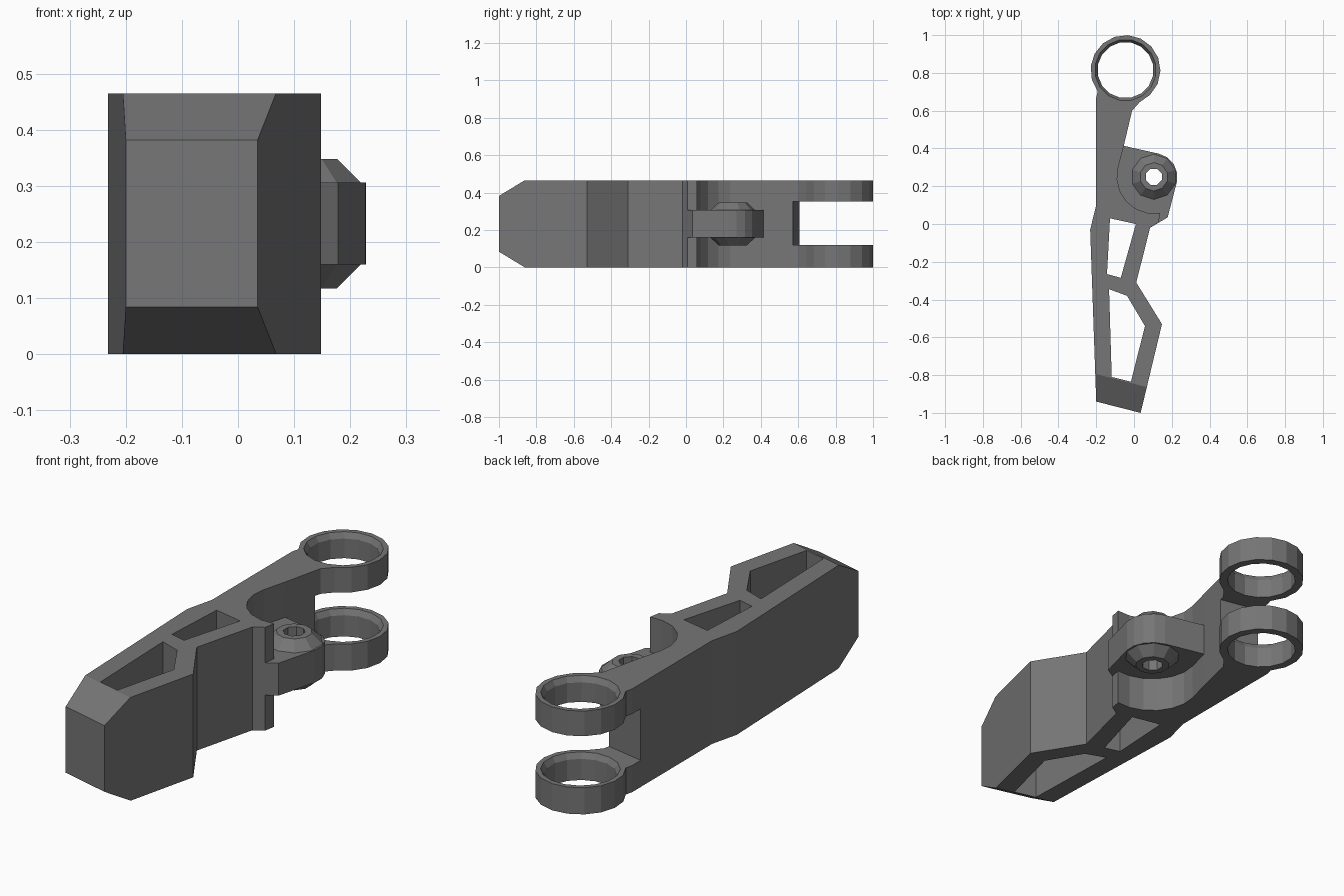
import bpy, bmesh
from math import sin, cos, radians, tau
from mathutils import Vector

if "Cube" in bpy.data.objects:
    bpy.data.objects.remove(bpy.data.objects["Cube"])

H = 0.465
dark = bpy.data.materials.new("dark_grey")
dark.diffuse_color = (0.18, 0.18, 0.18, 1)
dark.use_nodes = True
dark.node_tree.nodes["Principled BSDF"].inputs["Base Color"].default_value = dark.diffuse_color


def arc(cx, cy, r, a0, a1, n):
    angles = [radians(a0 + (a1 - a0) * i / n) for i in range(n + 1)]
    return [(cx + r * cos(a), cy + r * sin(a)) for a in angles]


def stack(name, rings, chamfers=()):
    """Skin equal-sized rings of 3D points and cap both ends."""
    bm = bmesh.new()
    rows = [[bm.verts.new(p) for p in ring] for ring in rings]
    n = len(rows[0])
    for a, b in zip(rows, rows[1:]):
        for i in range(n):
            j = (i + 1) % n
            bm.faces.new((a[i], a[j], b[j], b[i]))
    bm.faces.new(rows[0][::-1])
    bm.faces.new(rows[-1])
    for co, no in chamfers:
        geom = bm.verts[:] + bm.edges[:] + bm.faces[:]
        cut = bmesh.ops.bisect_plane(bm, geom=geom, plane_co=co, plane_no=no, clear_outer=True)
        edges = [e for e in cut["geom_cut"] if isinstance(e, bmesh.types.BMEdge)]
        bmesh.ops.holes_fill(bm, edges=edges, sides=0)
    bmesh.ops.recalc_face_normals(bm, faces=bm.faces[:])
    me = bpy.data.meshes.new(name)
    bm.to_mesh(me)
    bm.free()
    me.materials.append(dark)
    ob = bpy.data.objects.new(name, me)
    bpy.context.collection.objects.link(ob)
    return ob


def prism(name, pts, z0, z1, chamfers=()):
    return stack(name, [[(x, y, z) for x, y in pts] for z in (z0, z1)], chamfers)


def lathe(name, cx, cy, profile, n):
    return stack(name, [[(cx + r * cos(tau * (i + .5) / n), cy + r * sin(tau * (i + .5) / n), z)
                         for i in range(n)] for r, z in profile])


def boolean(ob, other, operation="DIFFERENCE"):
    mod = ob.modifiers.new("bool", "BOOLEAN")
    mod.operation, mod.object, mod.solver = operation, other, "EXACT"
    bpy.context.view_layer.objects.active = ob
    bpy.ops.object.modifier_apply(modifier=mod.name)
    bpy.data.objects.remove(other)


# Arm: full-height outline with ring end, scooped side and chamfered tip
outline = [(-0.20, 0.10), (-0.232, -0.03), (-0.20, -0.94), (0.035, -1.0), (0.148, -0.53),
           (0.012, -0.31), (0.085, -0.02), (0.13, 0.008)]
outline += arc(0.105, 0.25, 0.195, -80, -195, 6)
outline += [(-0.055, 0.41), (-0.01, 0.60), (0.03, 0.645)]
outline += arc(-0.045, 0.815, 0.185, -45, 217.5, 12)
outline += [(-0.20, 0.67)]
along = Vector((0.235, -0.06, 0))
chamfers = []
for z, s in ((0.382, 1), (0.084, -1)):
    no = along.cross(Vector((0, 0.145, 0.083 * s)))
    no *= 1 if no.z * s > 0 else -1
    chamfers.append((Vector((-0.20, -0.94, z)), no))
arm = prism("forked_arm", outline, 0, H, chamfers)

# Fork slot, ring holes with a lip on each upper rim, and two through pockets
boolean(arm, prism("slot", [(-0.4, 0.648), (0.3, 0.508), (0.3, 1.2), (-0.4, 1.2)], 0.12, 0.352))
boolean(arm, lathe("ring_hole", -0.045, 0.815,
                   [(0.149, -0.05), (0.149, 0.095), (0.163, 0.12), (0.163, 0.2), (0.149, 0.25),
                    (0.149, H - 0.025), (0.163, H), (0.163, H + 0.05)], 16))
for pocket in ([(-0.127, 0.03), (0.01, 0.0), (-0.07, -0.285), (-0.143, -0.265)],
               [(-0.132, -0.345), (-0.037, -0.38), (0.058, -0.54), (-0.016, -0.835), (-0.118, -0.81)]):
    boolean(arm, prism("pocket", pocket, -0.1, H + 0.1))

# Pivot lug with a tapered boss above and below, drilled through
lug = prism("pivot_lug", [(-0.10, 0.30), (-0.06, 0.415)] + arc(0.105, 0.25, 0.125, 77, -13, 4)
            + [(0.178, 0.035), (0.085, -0.02), (0.0, 0.05), (-0.10, 0.14)], 0.16, 0.306)
boolean(lug, lathe("boss", 0.105, 0.25,
                   [(0.075, 0.117), (0.12, 0.16), (0.12, 0.306), (0.075, 0.348)], 10), "UNION")
boolean(lug, lathe("pivot_hole", 0.105, 0.25, [(0.046, 0), (0.046, H)], 8))
